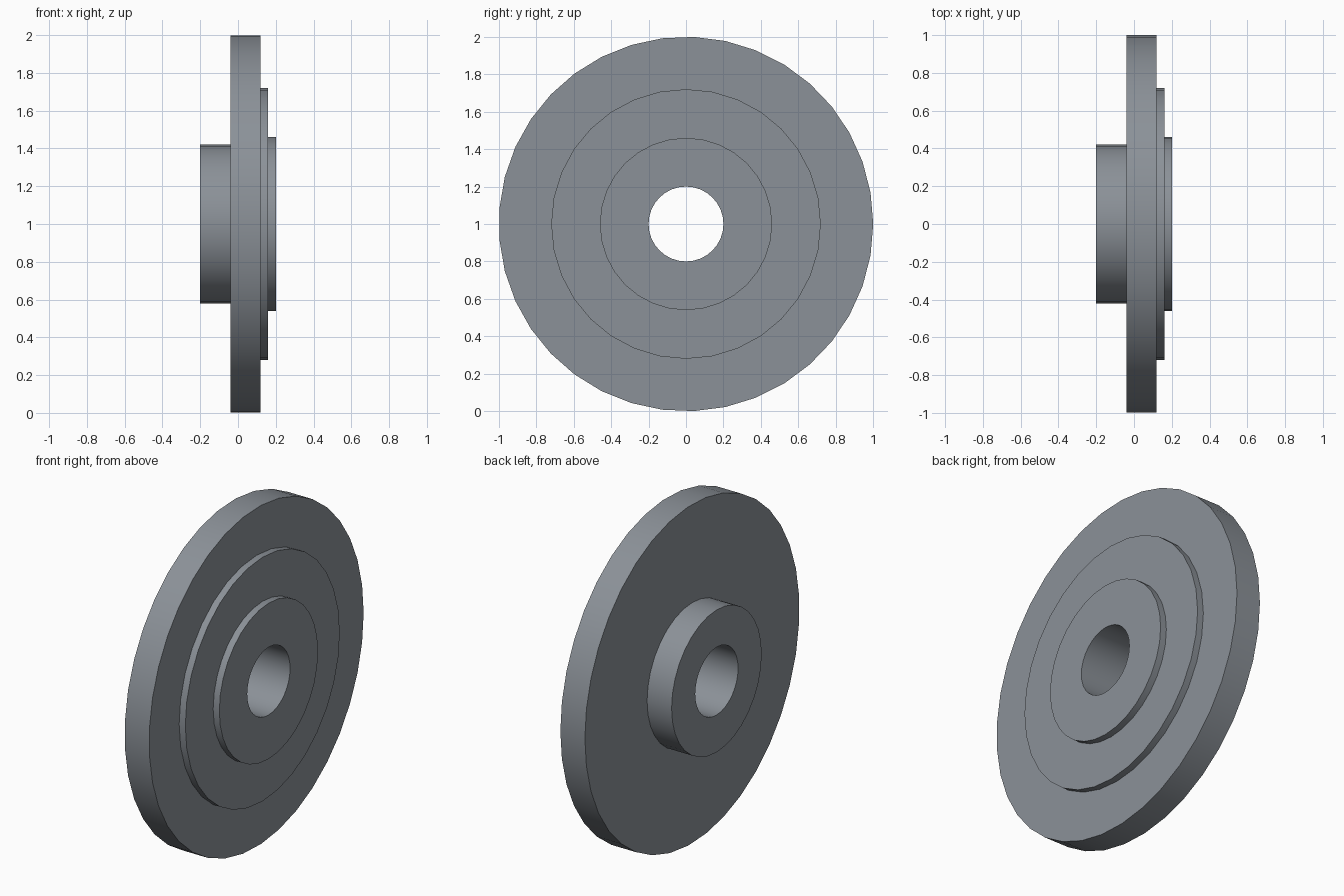
import bpy, bmesh
from math import cos, sin, tau, radians

if "Cube" in bpy.data.objects:
    bpy.data.objects.remove(bpy.data.objects["Cube"])

AXIS_Z = 1.0
BORE_R, BORE_SIDES = 0.2, 32

# Dark bluish steel
steel = bpy.data.materials.new("dark_steel")
steel.diffuse_color = (0.26, 0.285, 0.315, 1)
steel.use_nodes = True
steel.node_tree.nodes["Principled BSDF"].inputs["Base Color"].default_value = steel.diffuse_color


def circle(bm, x, radius, sides):
    verts = [bm.verts.new((x, radius * cos(tau * i / sides),
                           AXIS_Z + radius * sin(tau * i / sides)))
             for i in range(sides)]
    return [bm.edges.new((verts[i], verts[(i + 1) % sides])) for i in range(sides)]


def bored_disc(name, x0, x1, radius, sides):
    """Round plate along x with the shared shaft hole through it."""
    bm = bmesh.new()
    edges = circle(bm, x0, radius, sides) + circle(bm, x0, BORE_R, BORE_SIDES)
    bmesh.ops.triangle_fill(bm, edges=edges, use_beauty=True,
                            use_dissolve=False, normal=(1, 0, 0))
    ext = bmesh.ops.extrude_face_region(bm, geom=bm.faces[:], use_keep_orig=True)
    moved = [g for g in ext["geom"] if isinstance(g, bmesh.types.BMVert)]
    bmesh.ops.translate(bm, verts=moved, vec=(x1 - x0, 0, 0))
    bmesh.ops.recalc_face_normals(bm, faces=bm.faces[:])
    mesh = bpy.data.meshes.new(name)
    bm.to_mesh(mesh)
    bm.free()
    mesh.materials.append(steel)
    obj = bpy.data.objects.new(name, mesh)
    bpy.context.collection.objects.link(obj)
    bpy.ops.object.select_all(action='DESELECT')
    obj.select_set(True)
    bpy.context.view_layer.objects.active = obj
    bpy.ops.object.shade_smooth_by_angle(angle=radians(30))
    return obj


# Rear hub, main wheel plate, and two stepped front bosses
bored_disc("rear_hub", -0.20, -0.04, 0.42, 32)
bored_disc("wheel_plate", -0.04, 0.12, 1.0, 37)
bored_disc("wide_front_step", 0.12, 0.16, 0.72, 32)
bored_disc("narrow_front_step", 0.16, 0.20, 0.46, 32)
